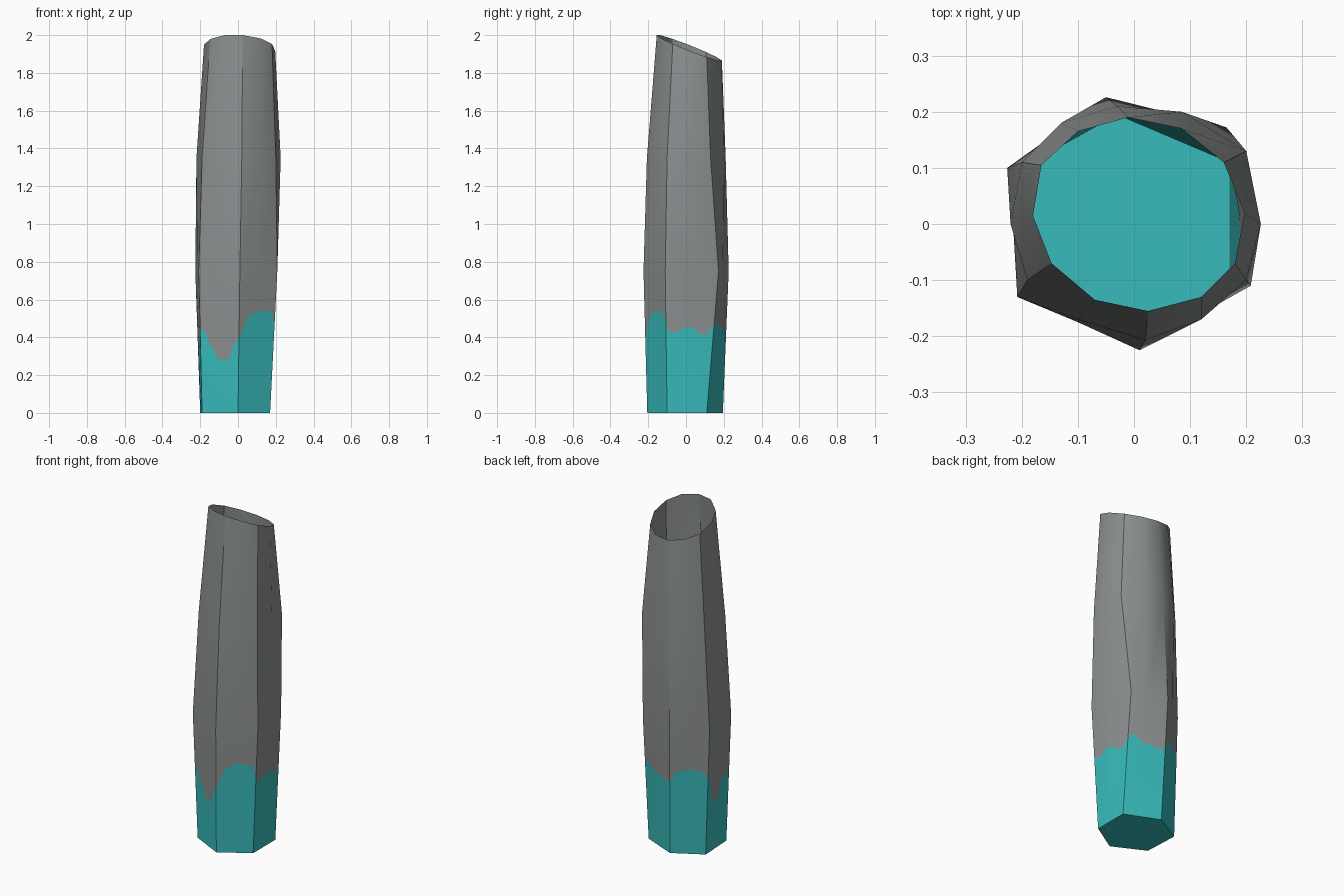
import bpy, bmesh, math
from mathutils import Vector

if "Cube" in bpy.data.objects:
    bpy.data.objects.remove(bpy.data.objects["Cube"])


def material(name, colour):
    m = bpy.data.materials.new(name)
    m.diffuse_color = (*colour, 1)
    m.use_nodes = True
    m.node_tree.nodes["Principled BSDF"].inputs["Base Color"].default_value = m.diffuse_color
    return m


grey = material("grey", (0.27, 0.285, 0.285))
teal = material("teal", (0.04, 0.5, 0.5))

# Cross-sections, counter-clockwise from the front
foot_corners = [(0, -.205), (.17, -.1), (.17, .11), (-.03, .195), (-.2, .1), (-.19, -.11)]
bulge = [(.01, -.225), (.11, -.165), (.208, -.11), (.2, .02), (.165, .172), (.075, .195),
         (-.05, .226), (-.135, .165), (-.226, .1), (-.215, -.01), (-.208, -.13), (-.1, -.175)]
shoulder = [(.02, -.207), (.12, -.17), (.2, -.1), (.226, 0), (.2, .13), (.085, .2),
            (-.03, .21), (-.13, .18), (-.2, .11), (-.22, 0), (-.19, -.1), (-.1, -.17)]
rim = [(.025, -.155), (.12, -.13), (.18, -.07), (.197, .02), (.16, .11), (.085, .17),
       (-.01, .19), (-.1, .165), (-.165, .105), (-.18, .015), (-.147, -.07), (-.07, -.135)]

# Height of the painted edge around the body, by side number
edge = [(0, .40), (.5, .51), (1, .54), (1.8, .535), (2, .47), (2.2, .42), (3, .455), (3.7, .41),
        (4, .46), (4.25, .49), (5, .45), (5.9, .43), (6.4, .5), (7, .51), (7.7, .5), (8, .46),
        (8.6, .29), (8.9, .29), (9.4, .4), (10.2, .44), (10.6, .34), (11, .28), (11.4, .28), (12, .40)]


def edge_height(s):
    for (a, h), (b, k) in zip(edge, edge[1:]):
        if a <= s <= b:
            return h + (k - h) * (1 - math.cos(math.pi * (s - a) / (b - a))) / 2


SIDES, STEPS, Z_BULGE = 12, 8, .75
bm = bmesh.new()

# Six-sided foot gets extra points halfway along its sides
foot = []
for i, c in enumerate(foot_corners):
    n = foot_corners[(i + 1) % 6]
    foot += [c, ((c[0] + n[0]) / 2, (c[1] + n[1]) / 2)]

rings = [[bm.verts.new((x, y, z)) for x, y in pts]
         for pts, z in ((foot, 0), (bulge, Z_BULGE), (shoulder, 1.35))]
# Slanted open rim
rings.append([bm.verts.new((x, y, min(2, 1.94 - .4 * y - .08 * x))) for x, y in rim])

# Points along the painted edge
paint = []
for k in range(SIDES * STEPS):
    i, t = k // STEPS, (k % STEPS) / STEPS
    j, h = (i + 1) % SIDES, edge_height(k / STEPS)
    low = rings[0][i].co.lerp(rings[0][j].co, t)
    high = rings[1][i].co.lerp(rings[1][j].co, t)
    paint.append(bm.verts.new(low.lerp(high, h / Z_BULGE)))

for i in range(SIDES):
    j = (i + 1) % SIDES
    line = [paint[(i * STEPS + n) % len(paint)] for n in range(STEPS + 1)]
    # Painted lower panel and plain panel above it
    bm.faces.new([rings[0][i], rings[0][j]] + line[::-1]).material_index = 1
    bm.faces.new(line + [rings[1][j], rings[1][i]])
    # Upper body
    for a, b in zip(rings[1:], rings[2:]):
        bm.faces.new((a[i], a[j], b[j], b[i]))

# Closed foot
bm.faces.new(rings[0][::-1]).material_index = 1

mesh = bpy.data.meshes.new("hollow_body")
bm.to_mesh(mesh)
bm.free()
mesh.materials.append(grey)
mesh.materials.append(teal)
body = bpy.data.objects.new("hollow_body", mesh)
bpy.context.collection.objects.link(body)
bpy.context.view_layer.objects.active = body
body.select_set(True)
bpy.ops.object.shade_smooth_by_angle(angle=math.radians(30))
